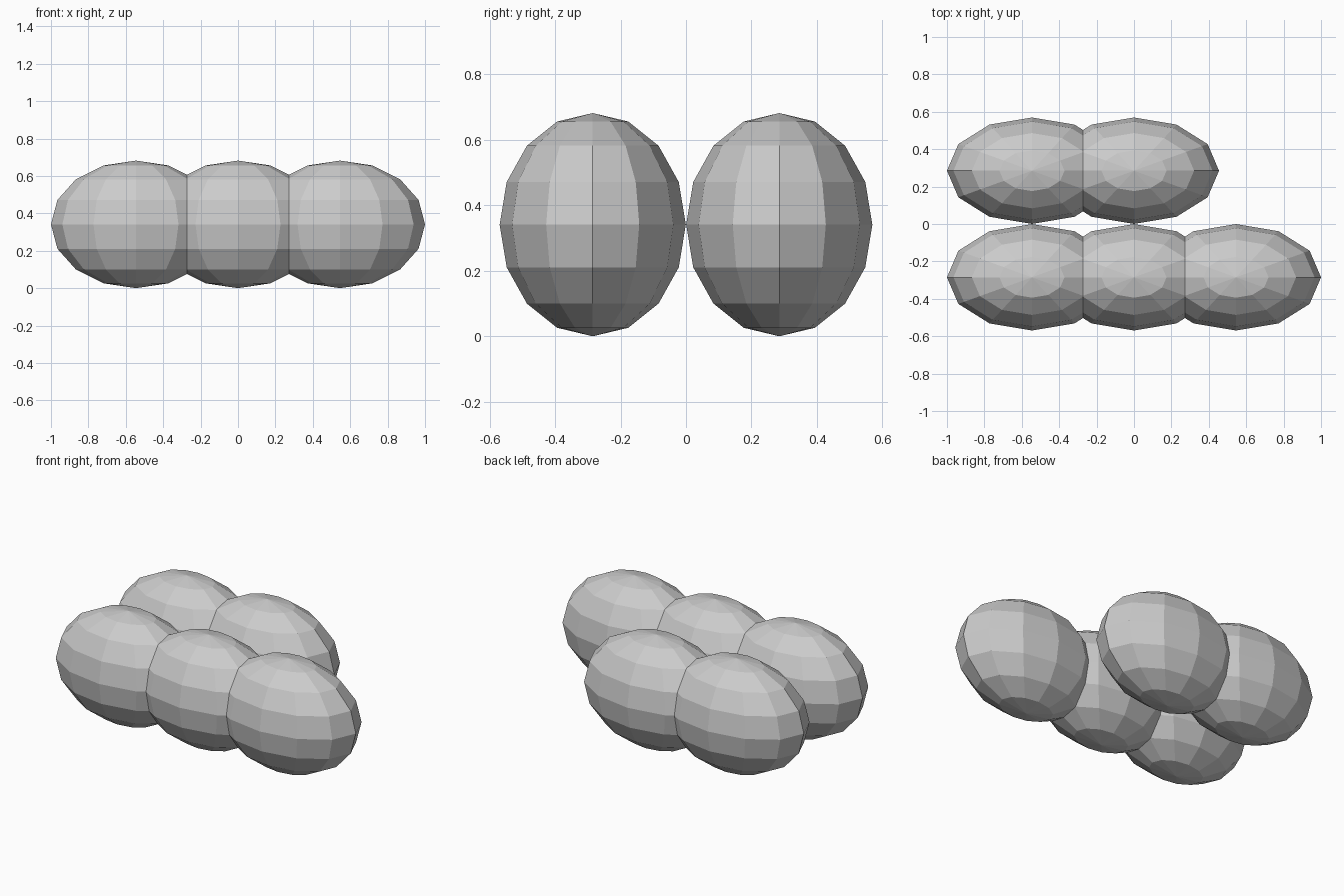
import bpy

if "Cube" in bpy.data.objects:
    bpy.data.objects.remove(bpy.data.objects["Cube"])

RX, RY, RZ = 0.4545, 0.2845, 0.341
STEP = 1 - RX


def add_lobe(name, x, y):
    bpy.ops.mesh.primitive_uv_sphere_add(segments=12, ring_count=8, radius=1)
    lobe = bpy.context.object
    lobe.name = name
    lobe.scale = (RX, RY, RZ)
    lobe.location = (x, y, RZ)
    bpy.ops.object.transform_apply(location=False, rotation=False, scale=True)


# front row of three lobes, back row of two
for row, y, count in (("front", -0.285, 3), ("back", 0.285, 2)):
    for i in range(count):
        add_lobe(f"{row}_lobe_{i + 1}", (i - 1) * STEP, y)
